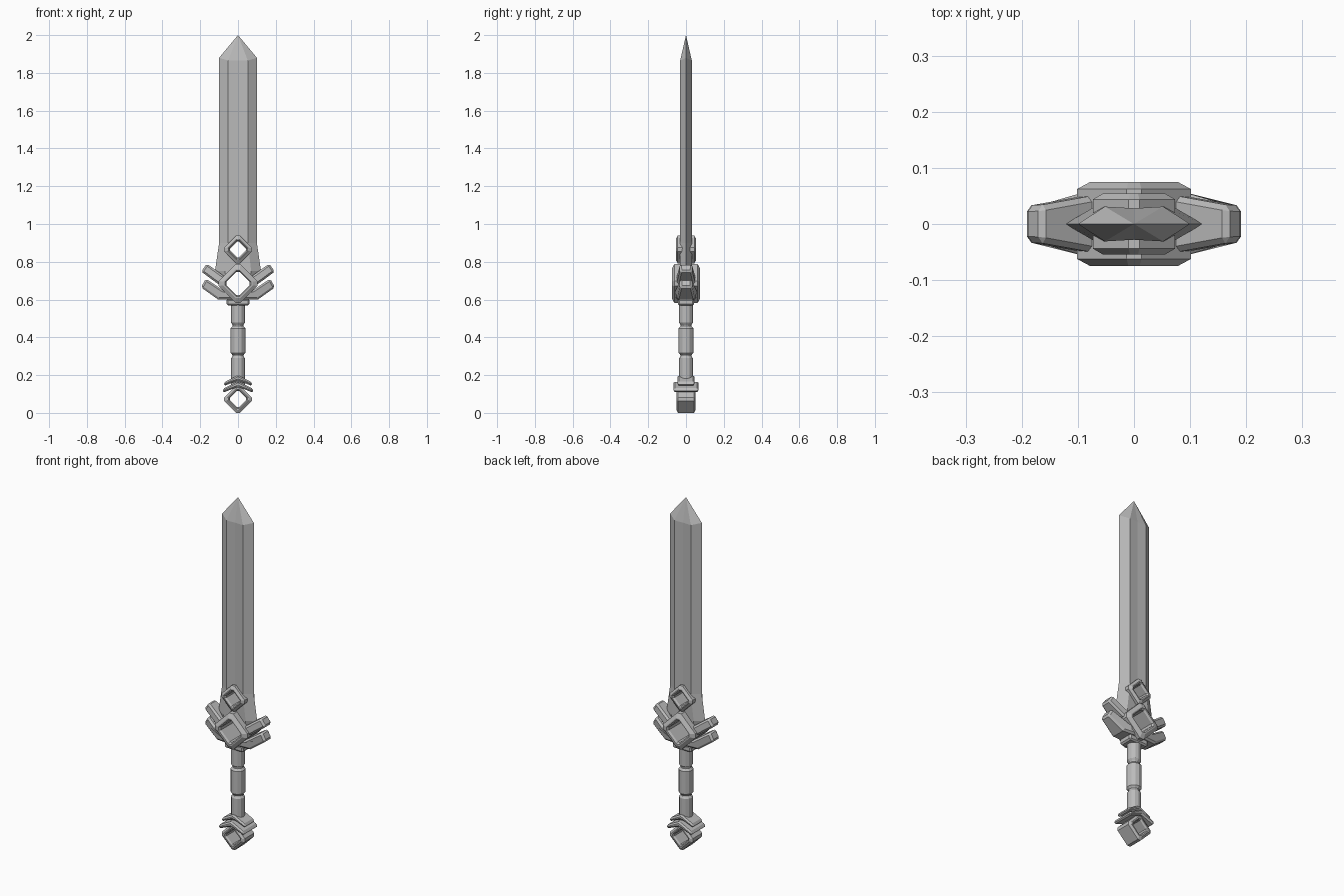
import bpy, bmesh, math

if "Cube" in bpy.data.objects:
    bpy.data.objects.remove(bpy.data.objects["Cube"], do_unlink=True)

grey = bpy.data.materials.new("plain_grey")
grey.use_nodes = True
grey.diffuse_color = (0.5, 0.5, 0.5, 1)
grey.node_tree.nodes["Principled BSDF"].inputs["Base Color"].default_value = (0.5, 0.5, 0.5, 1)


def finish(name, bm):
    bmesh.ops.recalc_face_normals(bm, faces=bm.faces)
    mesh = bpy.data.meshes.new(name)
    bm.to_mesh(mesh)
    bm.free()
    mesh.materials.append(grey)
    obj = bpy.data.objects.new(name, mesh)
    bpy.context.collection.objects.link(obj)
    return obj


def loft(name, rings, cap=True, closed=False):
    """Skin a list of equal-length point rings."""
    bm = bmesh.new()
    rows = [[bm.verts.new(p) for p in ring] for ring in rings]
    pairs = list(zip(rows, rows[1:])) + ([(rows[-1], rows[0])] if closed else [])
    for a, b in pairs:
        for i in range(len(a)):
            j = (i + 1) % len(a)
            bm.faces.new((a[i], a[j], b[j], b[i]))
    if cap and not closed:
        bm.faces.new(rows[0])
        bm.faces.new(rows[-1])
    bmesh.ops.remove_doubles(bm, verts=bm.verts, dist=0.0001)
    return finish(name, bm)


def apply_modifier(obj, kind, **settings):
    mod = obj.modifiers.new(kind.title(), kind)
    for key, value in settings.items():
        setattr(mod, key, value)
    bpy.context.view_layer.objects.active = obj
    bpy.ops.object.modifier_apply(modifier=mod.name)


def diamond(r, y, z):
    """Diamond outline with clipped corners, facing the front."""
    c = 0.13 * r
    return [(x, y, z + h) for x, h in
            ((c, r), (r, c), (r, -c), (c, -r), (-c, -r), (-r, -c), (-r, c), (-c, r))]


def diamond_ring(name, z, profile):
    """Sweep a mirrored (radius, depth) profile around a diamond."""
    loop = profile + [(r, -y) for r, y in reversed(profile)]
    return loft(name, [diamond(r, y, z) for r, y in loop], closed=True)


def slab(name, outline, depth, bevel):
    """Prism through y whose half depth depends on x."""
    rings = [[(x, s * depth(x), z) for x, z in outline] for s in (-1, 1)]
    obj = loft(name, rings)
    apply_modifier(obj, "BEVEL", width=bevel, segments=1, limit_method="ANGLE",
                   angle_limit=math.radians(40))
    return obj


def cut_diamond(obj, r, z):
    cutter = loft("hole_cutter", [diamond(r, y, z) for y in (-0.2, 0.2)])
    cutter.hide_render = True
    apply_modifier(obj, "BOOLEAN", operation="DIFFERENCE", object=cutter, solver="EXACT")
    bpy.data.objects.remove(cutter, do_unlink=True)


GUARD_Z, SMALL_Z, POMMEL_Z = 0.685, 0.865, 0.073

# Blade: hollow-ground section, flared root and faceted point
def blade_ring(w, r, z, drop=0.0, y=0.031):
    half = [(w, 0, z), (r, y, z - drop), (0, y - 0.003, z - drop), (-r, y, z - drop)]
    return half + [(-px, -py, pz) for px, py, pz in half]

blade = loft("blade", [
    blade_ring(0.08, 0.05, 0.65), blade_ring(0.122, 0.07, 0.75),
    blade_ring(0.1, 0.052, 0.9), blade_ring(0.1, 0.052, 1.88, 0.015),
    [(0, 0, 2.0)] * 8], cap=False)
bm = bmesh.new()
bm.from_mesh(blade.data)
bmesh.ops.holes_fill(bm, edges=[e for e in bm.edges if e.is_boundary])
bmesh.ops.recalc_face_normals(bm, faces=bm.faces)
bm.to_mesh(blade.data)
bm.free()
cut_diamond(blade, 0.055, SMALL_Z)
cut_diamond(blade, 0.08, GUARD_Z)

# Diamond frames on the blade, guard and pommel
diamond_ring("blade_ring", SMALL_Z,
             [(0.042, 0.044), (0.05, 0.054), (0.056, 0.054), (0.073, 0.044)])
diamond_ring("guard_ring", GUARD_Z,
             [(0.062, 0.064), (0.07, 0.075), (0.078, 0.075), (0.102, 0.062)])
diamond_ring("pommel_ring", POMMEL_Z,
             [(0.043, 0.042), (0.05, 0.051), (0.058, 0.051), (0.073, 0.042)])

# Guard wings, tapering towards their tips
def wing_depth(x):
    return 0.056 - 0.024 * min(1.0, max(0.0, (abs(x) - 0.07) / 0.1))

upper = [(0.165, 0.79), (0.195, 0.748), (0.1, 0.678), (0.04, 0.7)]
lower = [(0.17, 0.71), (0.196, 0.665), (0.105, 0.6), (0.0, 0.6), (0.0, 0.63), (0.08, 0.65)]
for side, s in (("left", 1), ("right", -1)):
    for level, outline in (("upper", upper), ("lower", lower)):
        wing = slab(f"{level}_wing_{side}", [(s * x, z) for x, z in outline],
                    wing_depth, 0.01)
        cut_diamond(wing, 0.08, GUARD_Z)

# Collar under the guard
slab("collar", [(-0.06, 0.568), (0.06, 0.568), (0.06, 0.604), (-0.06, 0.604)],
     lambda x: 0.042, 0.008)

# Grip: turned handle with two grooves
profile = [(0.036, 0.15), (0.036, 0.29), (0.029, 0.3), (0.029, 0.306), (0.039, 0.318),
           (0.039, 0.448), (0.029, 0.46), (0.029, 0.466), (0.037, 0.478), (0.037, 0.58)]
SIDES = 12
grip = loft("grip", [[(r * math.cos(math.tau * i / SIDES), r * math.sin(math.tau * i / SIDES), z)
                      for i in range(SIDES)] for r, z in profile])

# Chevron bands above the pommel
for name, w, peak, drop, thick, depth in (("upper_chevron", 0.074, 0.2, 0.038, 0.028, 0.046),
                                          ("lower_chevron", 0.08, 0.168, 0.04, 0.03, 0.066)):
    outline = [(0, peak), (w, peak - drop), (w, peak - drop - thick * 0.7), (0, peak - thick),
               (-w, peak - drop - thick * 0.7), (-w, peak - drop)]
    slab(name, outline, lambda x, d=depth: d, 0.008)
